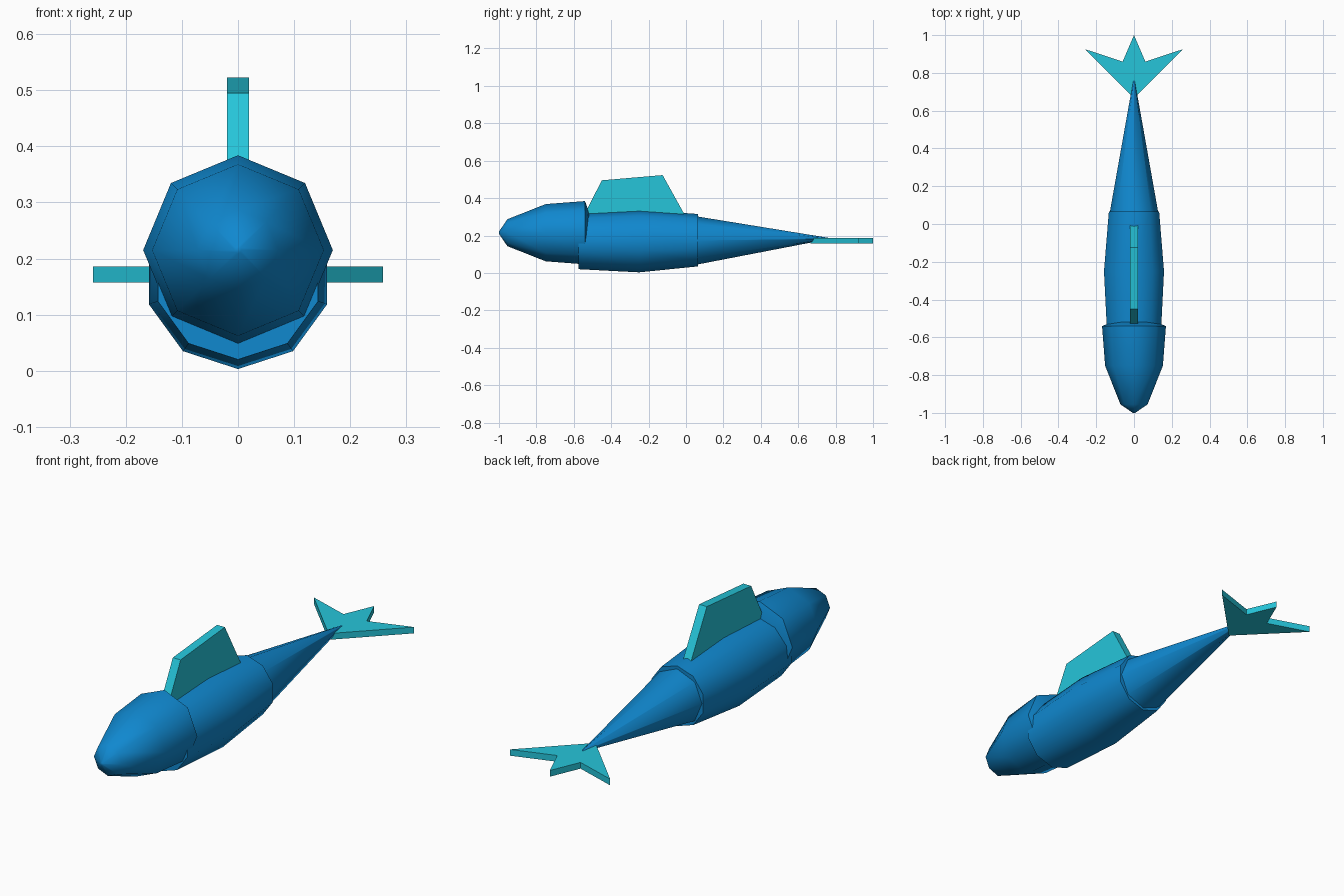
import bpy, bmesh
from math import sin, cos, pi, radians

cube = bpy.data.objects.get("Cube")
if cube:
    bpy.data.objects.remove(cube)


def material(name, color):
    m = bpy.data.materials.new(name)
    m.use_nodes = True
    m.diffuse_color = color
    m.node_tree.nodes["Principled BSDF"].inputs["Base Color"].default_value = color
    return m


blue = material("body blue", (0.005, 0.246, 0.625, 1))
cyan = material("fin cyan", (0.019, 0.56, 0.70, 1))


def finish(bm, name, mat, smooth):
    bmesh.ops.recalc_face_normals(bm, faces=bm.faces)
    mesh = bpy.data.meshes.new(name)
    bm.to_mesh(mesh)
    bm.free()
    mesh.materials.append(mat)
    ob = bpy.data.objects.new(name, mesh)
    bpy.context.collection.objects.link(ob)
    if smooth:
        bpy.ops.object.select_all(action="DESELECT")
        ob.select_set(True)
        bpy.context.view_layer.objects.active = ob
        bpy.ops.object.shade_smooth_by_angle(angle=radians(50))
    return ob


def loft(name, sides, rings):
    """Skin polygon rings given as (y, centre z, radius), closed at both ends."""
    bm = bmesh.new()
    loops = []
    for y, z, r in rings:
        angles = [2 * pi * i / sides for i in range(sides)]
        loops.append([bm.verts.new((r * sin(a), y, z + r * cos(a))) for a in angles])
    for a, b in zip(loops, loops[1:]):
        for i in range(sides):
            j = (i + 1) % sides
            bm.faces.new((a[i], a[j], b[j], b[i]))
    bm.faces.new(loops[0])
    bm.faces.new(loops[-1])
    return finish(bm, name, blue, True)


def plate(name, outline, offset):
    """Thicken a flat outline by the offset vector."""
    bm = bmesh.new()
    face = bm.faces.new([bm.verts.new(p) for p in outline])
    new = bmesh.ops.extrude_face_region(bm, geom=[face])["geom"]
    verts = [v for v in new if isinstance(v, bmesh.types.BMVert)]
    bmesh.ops.translate(bm, vec=offset, verts=verts)
    return finish(bm, name, cyan, False)


# Head with a blunt nose, slightly wider than the body at its back rim
loft("head", 8, [(-1.0, 0.215, 0.006), (-0.955, 0.215, 0.072), (-0.75, 0.215, 0.153),
                 (-0.54, 0.215, 0.169), (-0.515, 0.215, 0.10)])

# Barrel body and tapering tail
loft("body", 10, [(-0.575, 0.17, 0.15), (-0.25, 0.17, 0.167), (0.065, 0.175, 0.14)])
loft("tail", 8, [(0.04, 0.173, 0.132), (0.76, 0.184, 0.004)])

# Upright back fin
back = [(-0.555, 0.29), (-0.45, 0.495), (-0.125, 0.523), (0.01, 0.28)]
plate("back_fin", [(-0.02, y, z) for y, z in back], (0.04, 0, 0))

# Flat three-pointed tail fin
half = [(0.258, 0.925), (0.06, 0.86)]
star = [(0, 0.665)] + half + [(0, 1.0)] + [(-x, y) for x, y in reversed(half)]
plate("tail_fin", [(x, y, 0.157) for x, y in star], (0, 0, 0.029))
